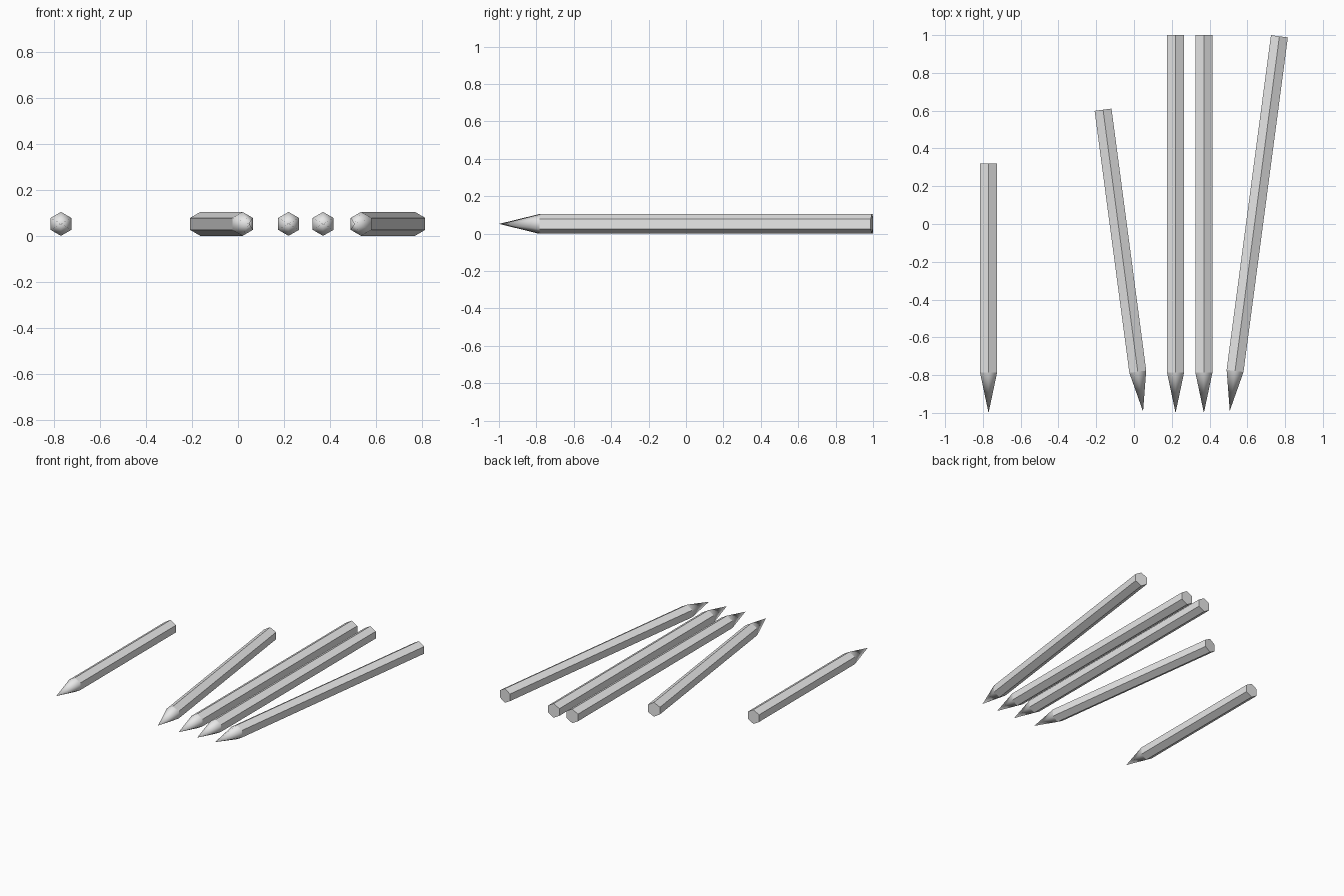
import bpy
import bmesh
from math import sin, cos, radians, tau

cube = bpy.data.objects.get("Cube")
if cube:
    bpy.data.objects.remove(cube, do_unlink=True)

RADIUS = 0.052      # hexagon corner radius
TIP_LENGTH = 0.213  # sharpened cone length
SIDES = 6

grey = bpy.data.materials.new("plain grey")
grey.use_nodes = True
grey.diffuse_color = (0.8, 0.8, 0.8, 1)
grey.node_tree.nodes["Principled BSDF"].inputs["Base Color"].default_value = grey.diffuse_color


def add_pencil(name, tip_x, tip_y, length, turn=0):
    """Hexagonal pencil lying along +y from its tip, turned about z."""
    bm = bmesh.new()

    # hexagon rings with a corner on top
    def ring(y):
        return [bm.verts.new((RADIUS * sin(tau * i / SIDES), y, RADIUS * cos(tau * i / SIDES)))
                for i in range(SIDES)]

    tip = bm.verts.new((0, 0, 0))
    shoulder, end = ring(TIP_LENGTH), ring(length)
    for i in range(SIDES):
        j = (i + 1) % SIDES
        # smooth sharpened tip, flat barrel side
        bm.faces.new((tip, shoulder[i], shoulder[j])).smooth = True
        bm.faces.new((shoulder[i], end[i], end[j], shoulder[j]))
    bm.faces.new(end)
    bmesh.ops.recalc_face_normals(bm, faces=bm.faces)

    mesh = bpy.data.meshes.new(name)
    bm.to_mesh(mesh)
    bm.free()
    mesh.materials.append(grey)
    obj = bpy.data.objects.new(name, mesh)
    obj.location = (tip_x, tip_y, RADIUS)
    obj.rotation_euler.z = radians(turn)
    bpy.context.collection.objects.link(obj)


# short, medium and long pencils from right to left
add_pencil("short_pencil", -0.77, -1.0, 1.32)
add_pencil("medium_tilted_pencil", 0.048, -0.993, 1.612, 7.55)
add_pencil("long_pencil_right", 0.22, -1.0, 2.0)
add_pencil("long_pencil_left", 0.37, -1.0, 2.0)
add_pencil("long_tilted_pencil", 0.507, -0.989, 2.0, -7.55)
